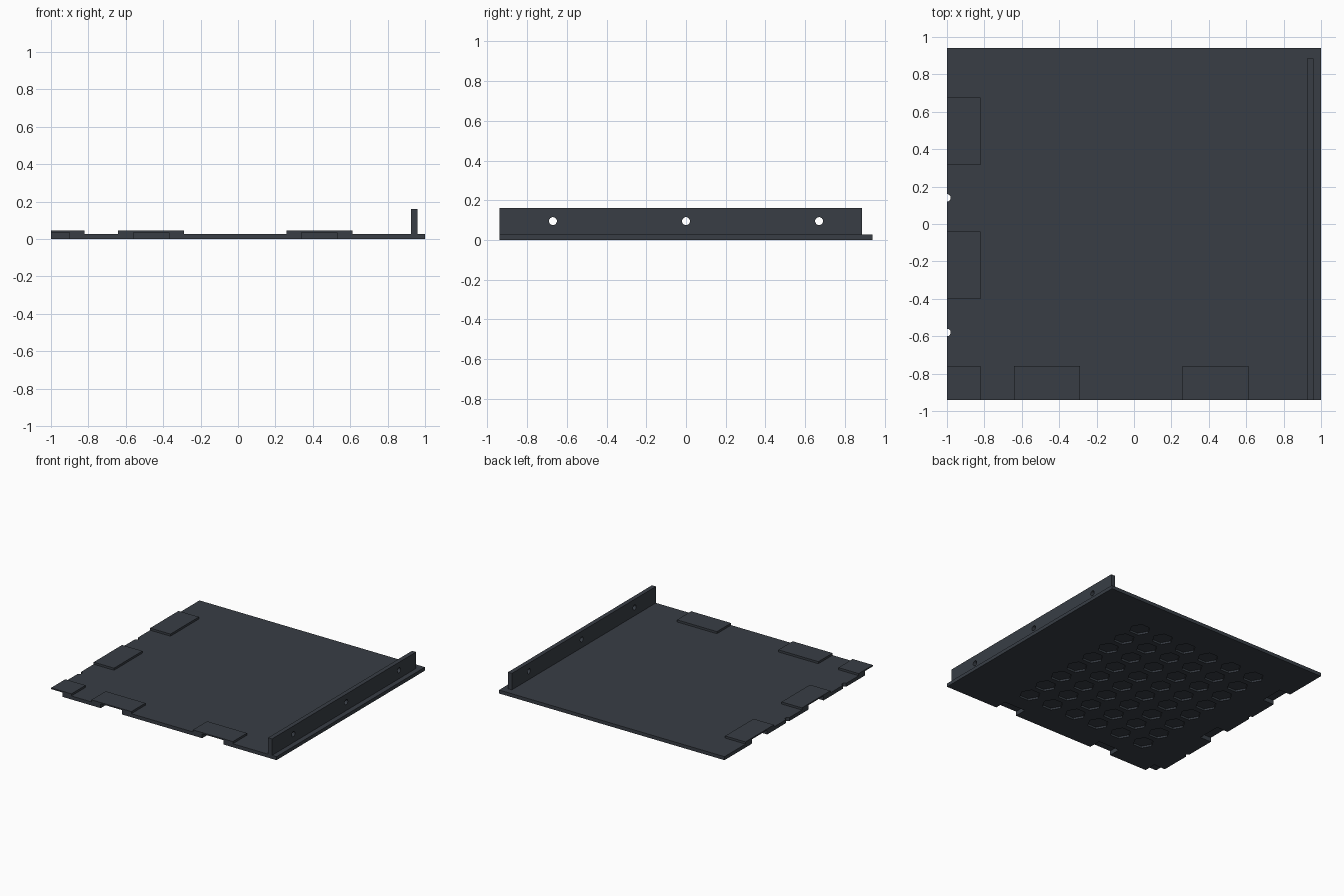
import bpy, bmesh, math
from mathutils import Matrix, Vector

if "Cube" in bpy.data.objects:
    bpy.data.objects.remove(bpy.data.objects["Cube"])

FRONT, LEFT = -0.94, -1.0
PLATE_TOP, PAD_TOP, NOTCH_TOP = 0.028, 0.045, 0.035

slate = bpy.data.materials.new("dark slate")
slate.diffuse_color = (0.040, 0.048, 0.060, 1)
slate.use_nodes = True
slate.node_tree.nodes["Principled BSDF"].inputs["Base Color"].default_value = slate.diffuse_color


def add_box(bm, lo, hi):
    lo, hi = Vector(lo), Vector(hi)
    m = Matrix.Translation((lo + hi) / 2) @ Matrix.Diagonal((*(hi - lo), 1))
    bmesh.ops.create_cube(bm, size=1, matrix=m)


def add_prism(bm, centre, radius, depth, sides, axis="Z"):
    m = Matrix.Translation(centre)
    if axis == "X":
        m = m @ Matrix.Rotation(math.pi / 2, 4, "Y")
    else:
        m = m @ Matrix.Rotation(math.pi / 2, 4, "Z")
    bmesh.ops.create_cone(bm, cap_ends=True, segments=sides, radius1=radius,
                          radius2=radius, depth=depth, matrix=m)


def finish(bm, name):
    mesh = bpy.data.meshes.new(name)
    bm.to_mesh(mesh)
    bm.free()
    mesh.materials.append(slate)
    ob = bpy.data.objects.new(name, mesh)
    bpy.context.collection.objects.link(ob)
    return ob


def box(name, lo, hi):
    bm = bmesh.new()
    add_box(bm, lo, hi)
    return finish(bm, name)


def cut(ob, cutter):
    mod = ob.modifiers.new("cut", "BOOLEAN")
    mod.operation, mod.solver, mod.object = "DIFFERENCE", "EXACT", cutter
    bpy.context.view_layer.objects.active = ob
    bpy.ops.object.modifier_apply(modifier=mod.name)


# base plate and upright flange
plate = box("base_plate", (-1, FRONT, 0), (1, 0.94, PLATE_TOP))
flange = box("flange", (0.925, FRONT, PLATE_TOP), (0.96, 0.885, 0.16))

# raised pads along the left and front edges
pads = [box("corner_pad", (LEFT, FRONT, PLATE_TOP), (-0.82, -0.76, PAD_TOP))]
side_centres, front_centres = (0.495, -0.22), (-0.465, 0.435)
for y in side_centres:
    pads.append(box("side_pad", (LEFT, y - 0.18, PLATE_TOP), (-0.82, y + 0.18, PAD_TOP)))
for x in front_centres:
    pads.append(box("front_pad", (x - 0.177, FRONT, PLATE_TOP), (x + 0.177, -0.76, PAD_TOP)))

# slots below the pads, open to the plate edges
bm = bmesh.new()
add_box(bm, (-1.1, -1.1, -0.1), (-0.9, -0.84, NOTCH_TOP))
for y in side_centres:
    add_box(bm, (-1.1, y - 0.095, -0.1), (-0.9, y + 0.095, NOTCH_TOP))
for x in front_centres:
    add_box(bm, (x - 0.095, -1.1, -0.1), (x + 0.095, -0.84, NOTCH_TOP))
slots = finish(bm, "slot_cutter")

# half-round edge holes and hexagonal pockets in the underside
bm = bmesh.new()
for y in (0.14, -0.58):
    add_prism(bm, (LEFT, y, 0), 0.02, 0.2, 24)
for i in range(6):
    for j in range(8):
        add_prism(bm, (-0.63 + 0.217 * i, -0.645 + 0.179 * j, 0), 0.078, 0.03, 6)
pockets = finish(bm, "pocket_cutter")

# screw holes through the flange
bm = bmesh.new()
for y in (-0.67, 0, 0.67):
    add_prism(bm, (0.94, y, 0.095), 0.02, 0.2, 24, "X")
screws = finish(bm, "screw_cutter")

for ob in [plate] + pads:
    cut(ob, slots)
cut(plate, pockets)
cut(flange, screws)
for cutter in (slots, pockets, screws):
    bpy.data.objects.remove(cutter)
